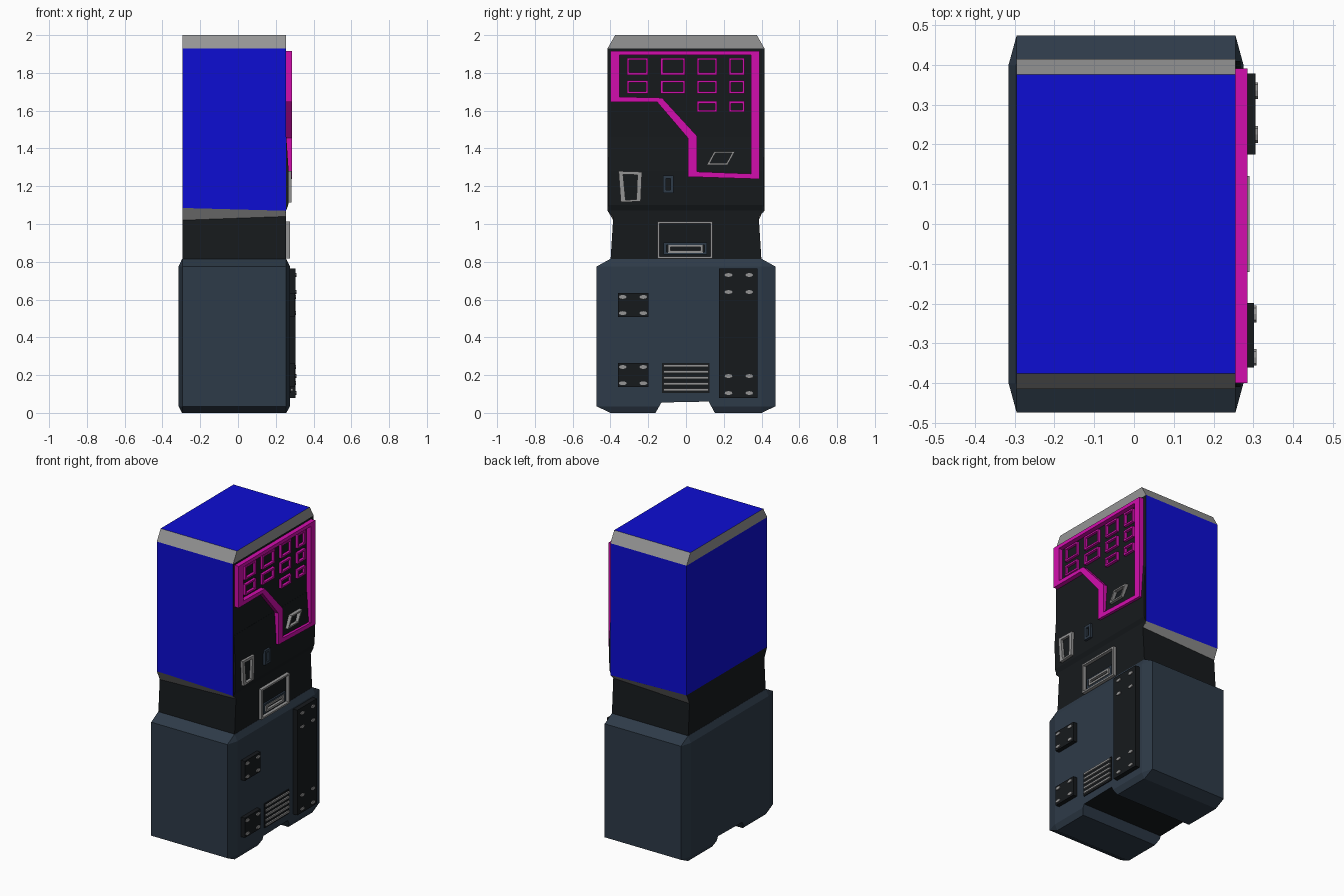
import bpy, bmesh, math
from mathutils import Matrix

if "Cube" in bpy.data.objects:
    bpy.data.objects.remove(bpy.data.objects["Cube"])


def mat(name, r, g, b):
    m = bpy.data.materials.new(name)
    m.diffuse_color = (r, g, b, 1)
    m.use_nodes = True
    m.node_tree.nodes["Principled BSDF"].inputs["Base Color"].default_value = m.diffuse_color
    return m


BLUE = mat("blue", 0.004, 0.004, 0.65)
PINK = mat("magenta", 0.65, 0.004, 0.42)
SLATE = mat("slate", 0.027, 0.043, 0.065)
BLACK = mat("black", 0.008, 0.01, 0.012)
GREY = mat("grey", 0.3, 0.3, 0.3)


def finish(name, bm, *mats):
    bmesh.ops.recalc_face_normals(bm, faces=bm.faces)
    me = bpy.data.meshes.new(name)
    bm.to_mesh(me)
    bm.free()
    for m in mats:
        me.materials.append(m)
    ob = bpy.data.objects.new(name, me)
    bpy.context.collection.objects.link(ob)
    return ob


def loft(name, rings, mats, index=lambda band, side: 0):
    """Stack of equal-sized vertex rings, capped at both ends."""
    bm = bmesh.new()
    vs = [[bm.verts.new(p) for p in r] for r in rings]
    n = len(rings[0])
    for b in range(len(vs) - 1):
        for s in range(n):
            t = (s + 1) % n
            f = bm.faces.new((vs[b][s], vs[b][t], vs[b + 1][t], vs[b + 1][s]))
            f.material_index = index(b, s)
    bm.faces.new(vs[0])
    bm.faces.new(vs[-1])
    return finish(name, bm, *mats)


def prism(name, pts, x0, x1, m):
    """Side-view (y, z) outline extruded along x."""
    return loft(name, [[(x, y, z) for y, z in pts] for x in (x0, x1)], [m])


def rect(y0, y1, z0, z1):
    return [(y0, z0), (y1, z0), (y1, z1), (y0, z1)]


def frame(name, outer, inner, x0, x1, m):
    """Closed raised outline between two (y, z) loops."""
    bm = bmesh.new()
    loops = [[bm.verts.new((x, y, z)) for y, z in p]
             for p, x in ((outer, x0), (outer, x1), (inner, x1), (inner, x0))]
    n = len(outer)
    for a in range(4):
        b = (a + 1) % 4
        for i in range(n):
            j = (i + 1) % n
            bm.faces.new((loops[a][i], loops[a][j], loops[b][j], loops[b][i]))
    return finish(name, bm, m)


def rect_frame(name, y0, y1, z0, z1, w, x0, x1, m):
    return frame(name, rect(y0, y1, z0, z1), rect(y0 + w, y1 - w, z0 + w, z1 - w), x0, x1, m)


# Base: chamfered block with a notch under it
XL, XR = -0.295, 0.255


def base_ring(z, c, d):
    return [(XL, -.40 - d, z), (XR, -.40 - d, z), (XR + c, -.40, z), (XR + c, .40, z),
            (XR, .40 + d, z), (XL, .40 + d, z), (XL - c, .40, z), (XL - c, -.40, z)]


base = loft("base", [base_ring(0, .001, .001), base_ring(.035, .02, .073),
                     base_ring(.775, .02, .073), base_ring(.815, .001, .001)], [SLATE, BLACK])
cutter = prism("notch_cutter", [(-.19, -.05), (.18, -.05), (.12, .06), (-.13, .055)], -.5, .5, SLATE)
cutter.hide_render = True
mod = base.modifiers.new("notch", 'BOOLEAN')
mod.operation = 'DIFFERENCE'
mod.object = cutter
bpy.context.view_layer.objects.active = base
bpy.ops.object.modifier_apply(modifier="notch")
bpy.data.objects.remove(cutter)
for p in base.data.polygons:
    if p.normal.z < -.5 and .05 < p.center.z < .07:
        p.material_index = 1

# Cabinet: neck, lower grey lip, blue body, grey top chamfer
rings = [[(XL, -h, zl), (XR, -h, zr), (XR, h, zr), (XL, h, zl)]
         for h, zl, zr in ((.40, .80, .80), (.385, 1.02, 1.04), (.415, 1.085, 1.07),
                           (.415, 1.93, 1.93), (.375, 2, 2))]
BANDS = ((1, 1, 1, 1), (2, 1, 2, 1), (0, 1, 0, 0), (2, 2, 2, 2))
loft("cabinet", rings, [BLUE, BLACK, GREY], lambda b, s: BANDS[b][s])

# Slight bulge of the control side
bulge = [(.25, 1.46), (.256, 1.46), (.268, 1.28), (.266, 1.1), (.25, 1.06)]
loft("side_bulge", [[(x, y, z) for x, z in bulge] for y in (-.41, .41)], [BLACK])

# Magenta border and selection windows
frame("display_border",
      [(-.40, 1.917), (.39, 1.917), (.39, 1.238), (.01, 1.25), (.01, 1.455), (-.153, 1.646), (-.40, 1.646)],
      [(-.352, 1.894), (.343, 1.894), (.343, 1.266), (.058, 1.277), (.058, 1.466), (-.127, 1.668), (-.352, 1.673)],
      .25, .285, PINK)
COLS = ((-.312, -.2), (-.134, -.006), (.058, .165), (.228, .31))
for z0, z1, first in ((1.79, 1.88, 0), (1.69, 1.76, 0), (1.593, 1.65, 2)):
    for y0, y1 in COLS[first:]:
        rect_frame("selection_window", y0, y1, z0, z1, .011, .25, .272, PINK)

# Slanted reader, coin frame and card slot
frame("slanted_reader", [(.11, 1.313), (.22, 1.313), (.26, 1.385), (.15, 1.385)],
      [(.127, 1.322), (.214, 1.322), (.243, 1.376), (.156, 1.376)], .25, .284, GREY)
frame("coin_frame", [(-.345, 1.115), (-.24, 1.12), (-.233, 1.276), (-.357, 1.28)],
      [(-.32, 1.127), (-.262, 1.13), (-.257, 1.26), (-.333, 1.263)], .25, .284, GREY)
rect_frame("card_slot", -.122, -.065, 1.165, 1.258, .016, .25, .282, SLATE)

# Pickup tray
rect_frame("tray_frame", -.15, .14, .818, 1.014, .011, .25, .276, GREY)
rect_frame("tray_flap", -.118, .112, .838, .902, .014, .25, .266, SLATE)
rect_frame("tray_handle", -.095, .09, .847, .89, .013, .25, .272, GREY)


# Bolted plates on the base
def bolted_plate(name, y0, y1, z0, z1, x, bolt_ys, bolt_zs):
    prism(name, rect(y0, y1, z0, z1), .27, x, BLACK)
    for y in bolt_ys:
        for z in bolt_zs:
            bm = bmesh.new()
            m = (Matrix.Translation((x + .001, y, z)) @ Matrix.Diagonal((1, 1, .5, 1))
                 @ Matrix.Rotation(math.pi / 2, 4, 'Y'))
            bmesh.ops.create_cone(bm, cap_ends=True, segments=8, radius1=.021,
                                  radius2=.021, depth=.01, matrix=m)
            finish("bolt", bm, GREY)


bolted_plate("long_plate", .175, .378, .08, .765, .305, (.225, .335), (.105, .195, .64, .73))
for z in (.137, .508):
    bolted_plate("small_plate", -.36, -.198, z, z + .128, .302, (-.335, -.226), (z + .02, z + .106))

# Vent grille
prism("vent_back", rect(-.127, .125, .105, .263), .27, .281, BLACK)
for i in range(5):
    z = .117 + i * .0315
    prism("vent_slat", rect(-.12, .12, z, z + .012), .275, .29, GREY)
